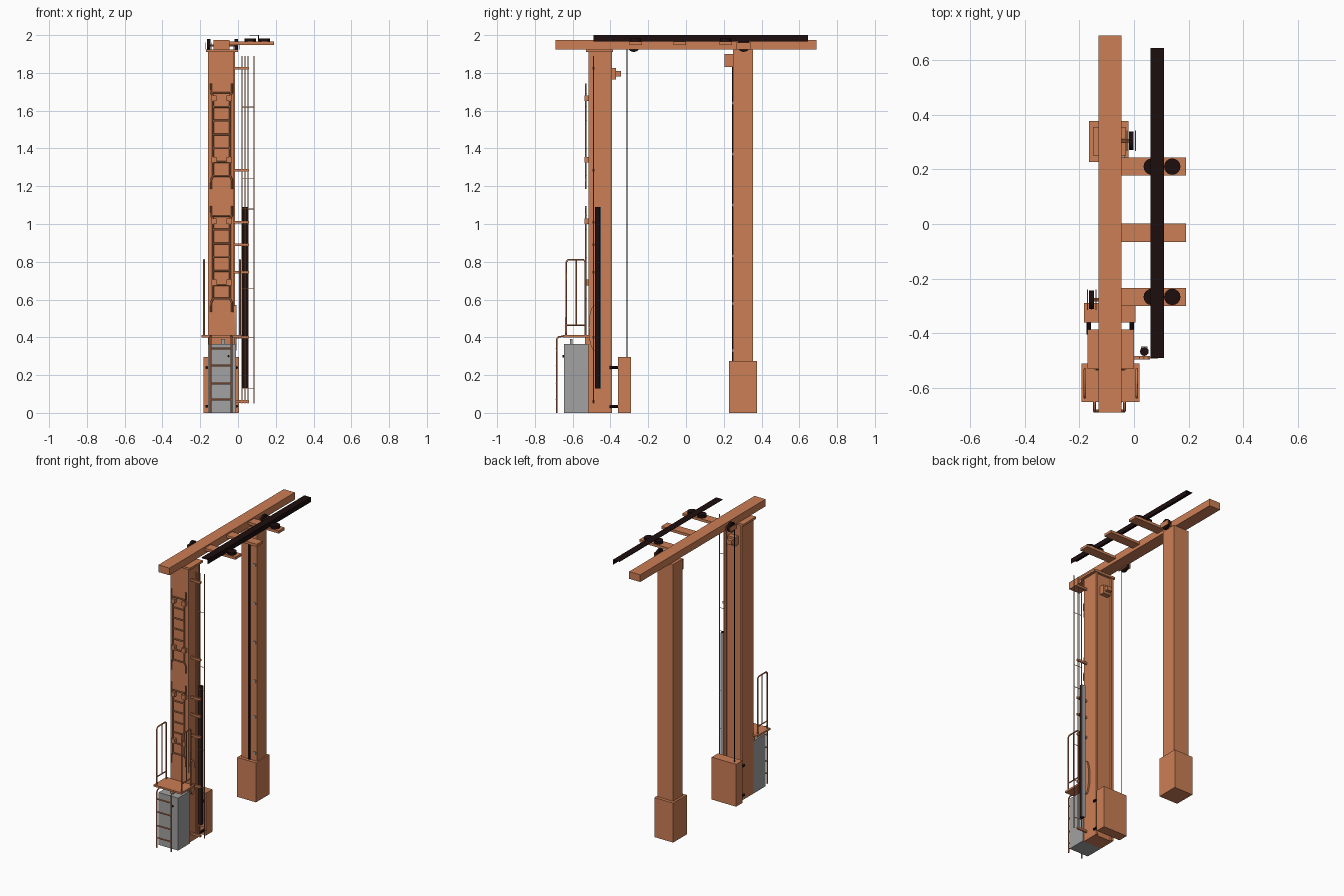
import bpy, math
from mathutils import Vector


def material(name, rgb):
    m = bpy.data.materials.new(name)
    m.diffuse_color = (*rgb, 1)
    return m


ORANGE = material("rust orange", (0.60, 0.21, 0.09))
BLACK = material("dark brown black", (0.012, 0.004, 0.004))
GREY = material("cabinet grey", (0.36, 0.36, 0.36))


def mesh_object(name, verts, faces, mat):
    me = bpy.data.meshes.new(name)
    me.from_pydata(verts, [], faces)
    me.materials.append(mat)
    ob = bpy.data.objects.new(name, me)
    bpy.context.collection.objects.link(ob)
    return ob


def box(name, x, y, z, mat=ORANGE):
    """Box from (min, max) ranges."""
    verts = [(a, b, c) for a in x for b in y for c in z]
    faces = [(0, 1, 3, 2), (4, 6, 7, 5), (0, 4, 5, 1), (2, 3, 7, 6), (0, 2, 6, 4), (1, 5, 7, 3)]
    return mesh_object(name, verts, faces, mat)


def rod(name, a, b, r, mat=ORANGE, n=8):
    """Round bar between two points."""
    a, b = Vector(a), Vector(b)
    bpy.ops.mesh.primitive_cylinder_add(vertices=n, radius=r, depth=(b - a).length, location=(a + b) / 2)
    ob = bpy.context.object
    ob.rotation_euler = (b - a).to_track_quat('Z', 'Y').to_euler()
    ob.name = name
    ob.data.materials.append(mat)
    bpy.ops.object.shade_smooth_by_angle()
    return ob


def tube(name, pts, r, mat=ORANGE):
    """Bent pipe through a few points."""
    cu = bpy.data.curves.new(name, 'CURVE')
    cu.dimensions = '3D'
    cu.bevel_depth, cu.bevel_resolution, cu.use_fill_caps = r, 1, True
    sp = cu.splines.new('POLY')
    sp.points.add(len(pts) - 1)
    for p, co in zip(sp.points, pts):
        p.co = (*co, 1)
    cu.materials.append(mat)
    ob = bpy.data.objects.new(name, cu)
    bpy.context.collection.objects.link(ob)
    return ob


# Posts, rear base, top beam
box("front_post", (-0.16, -0.02), (-0.515, -0.405), (0, 1.91))
box("front_post_cap", (-0.17, 0.0), (-0.53, -0.387), (1.91, 1.925))
box("rear_post", (-0.15, -0.03), (0.25, 0.355), (0.27, 1.925))
box("rear_post_base", (-0.165, -0.02), (0.227, 0.377), (0, 0.275))
box("top_beam", (-0.13, -0.045), (-0.69, 0.69), (1.925, 1.975))

# Cable strip and clips on the rear post
box("rear_cable_strip", (-0.095, -0.08), (0.244, 0.25), (0.275, 1.9), BLACK)
for z in (0.33, 0.58, 0.83, 1.1, 1.37, 1.64):
    box("rear_clip", (-0.05, -0.035), (0.243, 0.25), (z - 0.008, z + 0.008), GREY)
box("rear_motor_box", (-0.125, -0.065), (0.205, 0.25), (1.83, 1.9))
box("front_motor_box", (-0.12, -0.06), (-0.405, -0.37), (1.765, 1.825))
box("front_motor_end", (-0.11, -0.07), (-0.37, -0.345), (1.78, 1.81))

# Cross arms with flat rollers
for y in (0.21, -0.032, -0.267):
    box("cross_arm", (-0.045, 0.19), (y - 0.033, y + 0.033), (1.947, 1.965))
for y in (0.21, -0.267):
    for x in (0.065, 0.14):
        rod("arm_roller", (x, y, 1.965), (x, y, 1.983), 0.03, BLACK, 16)

# Overhead dark channel: thin top and one side
box("overhead_channel_top", (0.06, 0.11), (-0.49, 0.645), (1.997, 2.0), BLACK)
box("overhead_channel_side", (0.107, 0.11), (-0.49, 0.645), (1.967, 1.997), BLACK)

# Pulleys beside the beam
for name, x, y in (("front_pulley", -0.155, -0.277), ("rear_pulley", -0.01, 0.305)):
    rod(name + "_wheel", (x - 0.009, y, 1.945), (x + 0.009, y, 1.945), 0.034, BLACK, 20)
    for s in (-1, 1):
        box(name + "_cheek", sorted((x + s * 0.014, x + s * 0.017)), (y - 0.038, y + 0.038), (1.925, 1.96))
    inner = (x, -0.13) if x < -0.1 else (-0.045, x)
    rod(name + "_axle", (inner[0], y, 1.945), (inner[1], y, 1.945), 0.006)

# Counterweight, its guides and cable
box("counterweight", (-0.183, 0.005), (-0.36, -0.29), (0, 0.295))
for x in (-0.15, -0.025):
    box("guide_strip", (x - 0.008, x + 0.008), (-0.405, -0.392), (0, 1.91))
for x in (-0.165, -0.008):
    for z in (0.035, 0.24):
        rod("guide_roller", (x, -0.405, z), (x, -0.36, z), 0.008, BLACK)
rod("counterweight_cable", (-0.155, -0.312, 0.295), (-0.155, -0.312, 1.945), 0.0018, BLACK, 6)

# Grey cabinet and platform
box("cabinet", (-0.16, -0.01), (-0.645, -0.515), (0, 0.365), GREY)
box("cabinet_latch", (-0.09, -0.07), (-0.615, -0.6), (0.365, 0.392), GREY)
rod("cabinet_knob", (-0.05, -0.645, 0.3), (-0.05, -0.653, 0.3), 0.006, BLACK)
box("platform", (-0.193, 0.02), (-0.652, -0.51), (0.4, 0.413))
for x in (-0.15, -0.025):
    box("platform_bracket", (x - 0.006, x + 0.006), (-0.535, -0.515), (0.365, 0.4))

# Railings at both sides of the platform
for x in (-0.18, 0.01):
    tube("railing_loop", [(x, -0.635, 0.41), (x, -0.635, 0.798), (x, -0.625, 0.81),
                          (x, -0.542, 0.81), (x, -0.532, 0.798), (x, -0.532, 0.41)], 0.005)
    rod("railing_post", (x, -0.58, 0.465), (x, -0.58, 0.81), 0.004)
    rod("railing_bar", (x, -0.635, 0.465), (x, -0.532, 0.465), 0.004)

# Ladder up to the platform
for x in (-0.145, -0.035):
    tube("lower_ladder_rail", [(x, -0.685, 0), (x, -0.685, 0.39), (x, -0.675, 0.402), (x, -0.65, 0.406)], 0.005)
for z in (0.07, 0.155, 0.25, 0.34):
    rod("lower_ladder_rung", (-0.145, -0.685, z), (-0.035, -0.685, z), 0.005)

# Two upper ladder sections on the post
for z0 in (0.535, 1.185):
    for x, s in ((-0.132, -1), (-0.042, 1)):
        f = x + s * 0.01
        tube("upper_ladder_rail", [(f, -0.53, z0), (f, -0.53, z0 + 0.05), (x, -0.53, z0 + 0.07),
                                   (x, -0.53, z0 + 0.49), (f, -0.53, z0 + 0.51), (f, -0.53, z0 + 0.56)], 0.005)
        for z in (z0 + 0.155, z0 + 0.48):
            box("ladder_bracket", (x - 0.009, x + 0.018) if s < 0 else (x - 0.018, x + 0.009),
                (-0.537, -0.515), (z - 0.015, z + 0.015))
    for i in range(7):
        z = z0 + 0.07 + i * 0.073
        rod("upper_ladder_rung", (-0.132, -0.53, z), (-0.042, -0.53, z), 0.005)

# Dark spring tube with a grey backing, and its guide rods
rod("spring_tube", (0.038, -0.467, 0.13), (0.038, -0.467, 1.09), 0.016, BLACK, 12)
box("spring_backing", (0.025, 0.05), (-0.455, -0.449), (0.13, 1.09), GREY)
for x in (0.02, 0.036, 0.052):
    rod("guide_rod", (x, -0.49, 0.05), (x, -0.49, 1.89), 0.003, ORANGE, 6)
rod("outer_rod", (0.085, -0.49, 0.05), (0.085, -0.49, 1.89), 0.003, ORANGE, 6)
for z in (1.62, 1.24, 1.08, 0.66, 0.40, 0.13):
    rod("outer_rod_tie", (0.02, -0.49, z), (0.085, -0.49, z), 0.002, ORANGE, 6)
for z in (1.825, 1.285, 1.01, 0.89, 0.745, 0.40, 0.06):
    box("rod_bracket", (-0.02, 0.058), (-0.496, -0.484), (z - 0.007, z + 0.007))

# Oval cover on the right side of the front post
cover = rod("oval_cover", (-0.02, -0.485, 0.45), (-0.008, -0.485, 0.45), 0.03, ORANGE, 20)
cover.rotation_euler = (0, math.pi / 2, 0)
cover.scale = (4, 1, 1)
